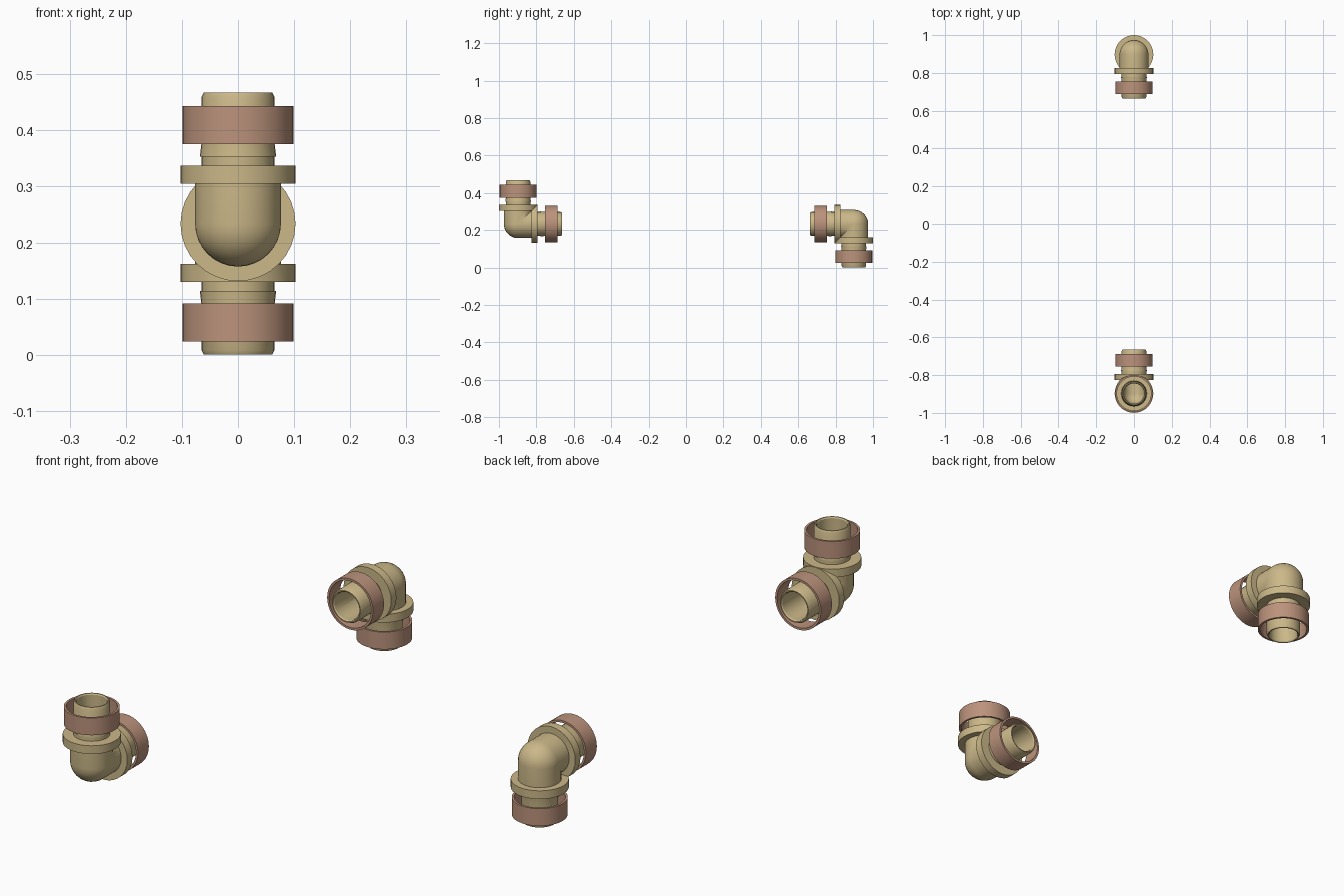
import bpy, bmesh, math
from mathutils import Matrix, Vector

if "Cube" in bpy.data.objects:
    bpy.data.objects.remove(bpy.data.objects["Cube"])

SEG = 32
BODY_R, BORE_R = 0.0765, 0.054

# (radius, distance along arm): elbow wall, flange, groove, barb, chamfered mouth, bore
ARM = [(BODY_R, 0), (BODY_R, 0.0715), (0.1025, 0.0715), (0.1025, 0.1035),
       (0.065, 0.1035), (0.065, 0.120), (0.068, 0.120), (0.065, 0.145),
       (0.065, 0.2255), (0.061, 0.2335), (0.057, 0.2335), (BORE_R, 0.229), (BORE_R, 0)]
RING = [(0.0985, 0.1425), (0.0985, 0.2095), (0.090, 0.2095), (0.090, 0.1425), (0.0985, 0.1425)]


def material(name, color):
    m = bpy.data.materials.new(name)
    m.diffuse_color = (*color, 1)
    m.use_nodes = True
    m.node_tree.nodes["Principled BSDF"].inputs["Base Color"].default_value = m.diffuse_color
    return m


brass = material("tan_brass", (0.60, 0.48, 0.25))
copper = material("copper", (0.50, 0.29, 0.20))


def sweep(bm, points, axis, angle, steps):
    """Spin a polyline of points around an axis through the origin."""
    vs = [bm.verts.new(p) for p in points]
    es = [bm.edges.new(pair) for pair in zip(vs, vs[1:])]
    bmesh.ops.spin(bm, geom=vs + es, cent=(0, 0, 0), axis=axis, angle=angle,
                   steps=steps, use_duplicate=False)


def finish(bm, name, mat, matrix):
    bmesh.ops.remove_doubles(bm, verts=bm.verts, dist=1e-5)
    bm.transform(matrix)
    bmesh.ops.recalc_face_normals(bm, faces=bm.faces)
    me = bpy.data.meshes.new(name)
    bm.to_mesh(me)
    bm.free()
    me.materials.append(mat)
    ob = bpy.data.objects.new(name, me)
    bpy.context.collection.objects.link(ob)
    bpy.ops.object.select_all(action='DESELECT')
    bpy.context.view_layer.objects.active = ob
    ob.select_set(True)
    bpy.ops.object.shade_smooth_by_angle(angle=math.radians(30))


# Swapping y and z turns the vertical arm into the horizontal one
SWAP = Matrix(((1, 0, 0, 0), (0, 0, 1, 0), (0, 1, 0, 0), (0, 0, 0, 1)))


def fitting(prefix, place):
    # Elbow: two arms mitred on the diagonal plane, quarter-sphere heel
    body = bmesh.new()
    for m in (Matrix.Identity(4), SWAP):
        arm = bmesh.new()
        sweep(arm, [Vector((r, 0, s)) for r, s in ARM], (0, 0, 1), 2 * math.pi, SEG)
        bmesh.ops.remove_doubles(arm, verts=arm.verts, dist=1e-5)
        bmesh.ops.bisect_plane(arm, geom=arm.verts[:] + arm.edges[:] + arm.faces[:],
                               plane_co=(0, 0, 0), plane_no=(0, 1, -1), clear_outer=True)
        arm.transform(m)
        tmp = bpy.data.meshes.new("tmp")
        arm.to_mesh(tmp)
        arm.free()
        body.from_mesh(tmp)
        bpy.data.meshes.remove(tmp)
    for r in (BODY_R, BORE_R):
        arc = [Vector((r * math.cos(a), -r * math.sin(a), 0))
               for a in (math.pi * i / (SEG // 2) for i in range(SEG // 2 + 1))]
        sweep(body, arc, (1, 0, 0), math.pi / 2, SEG // 4)
    finish(body, prefix + "_elbow", brass, place)

    # Clamp rings floating around each arm
    for label, m in (("vertical", Matrix.Identity(4)), ("horizontal", SWAP)):
        ring = bmesh.new()
        sweep(ring, [Vector((r, 0, s)) for r, s in RING], (0, 0, 1), 2 * math.pi, SEG * 2)
        finish(ring, f"{prefix}_{label}_ring", copper, place @ m)


# Front fitting opens upward and inward; rear one is turned half over
fitting("front", Matrix.Translation((0, -0.8975, 0.2335)))
fitting("rear", Matrix.Translation((0, 0.8975, 0.2335)) @ Matrix.Rotation(math.pi, 4, 'X'))
